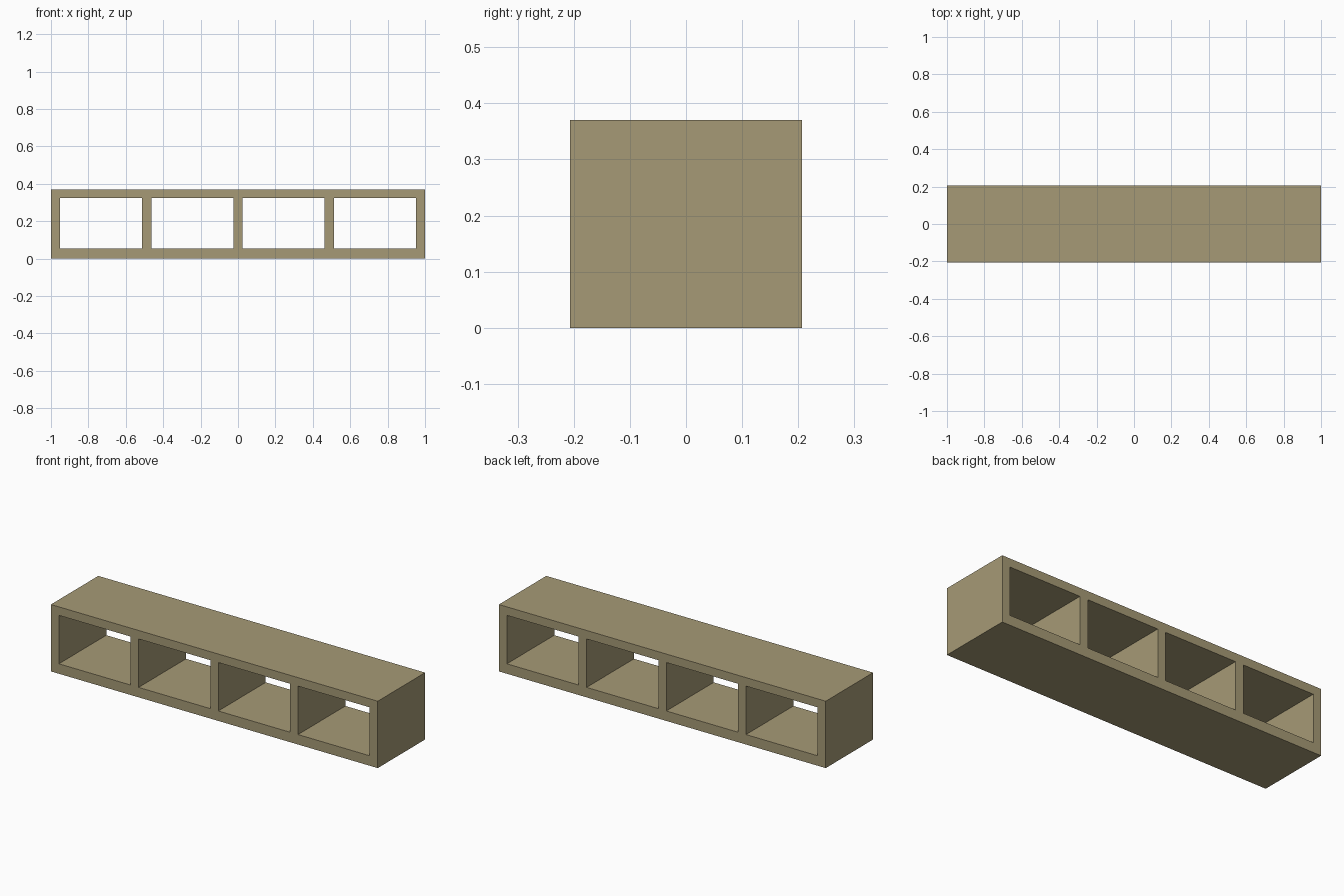
import bpy
import bmesh

cube = bpy.data.objects.get("Cube")
if cube:
    bpy.data.objects.remove(cube, do_unlink=True)

# Overall size, bay count and board thicknesses
WIDTH, DEPTH, HEIGHT = 2.0, 0.414, 0.37
BAYS, POST = 4, 0.049
FLOOR_TOP, ROOF_UNDERSIDE = 0.055, 0.323
pitch = (WIDTH - POST) / BAYS

# Colour
wood = bpy.data.materials.new("tan_wood")
wood.use_nodes = True
tan = (0.381, 0.323, 0.181, 1)
wood.diffuse_color = tan
wood.node_tree.nodes["Principled BSDF"].inputs["Base Color"].default_value = tan

# Grid lines of the front: both sides of every post, and the boards' edges
xs = [-WIDTH / 2 + i * pitch + side for i in range(BAYS + 1) for side in (0, POST)]
zs = [0, FLOOR_TOP, ROOF_UNDERSIDE, HEIGHT]

# Front frame: fill every cell except the open bays
bm = bmesh.new()
grid = [[bm.verts.new((x, -DEPTH / 2, z)) for x in xs] for z in zs]
for row in range(len(zs) - 1):
    for col in range(len(xs) - 1):
        if row == 1 and col % 2 == 1:
            continue
        bm.faces.new((grid[row][col], grid[row][col + 1],
                      grid[row + 1][col + 1], grid[row + 1][col]))

# Pull the frame back to form the boards and posts
back = bmesh.ops.extrude_face_region(bm, geom=bm.faces[:], use_keep_orig=True)
bmesh.ops.translate(bm, vec=(0, DEPTH, 0),
                    verts=[v for v in back["geom"] if isinstance(v, bmesh.types.BMVert)])
bmesh.ops.recalc_face_normals(bm, faces=bm.faces[:])

mesh = bpy.data.meshes.new("shelf_frame")
bm.to_mesh(mesh)
bm.free()
mesh.materials.append(wood)
bpy.context.collection.objects.link(bpy.data.objects.new("shelf_frame", mesh))
